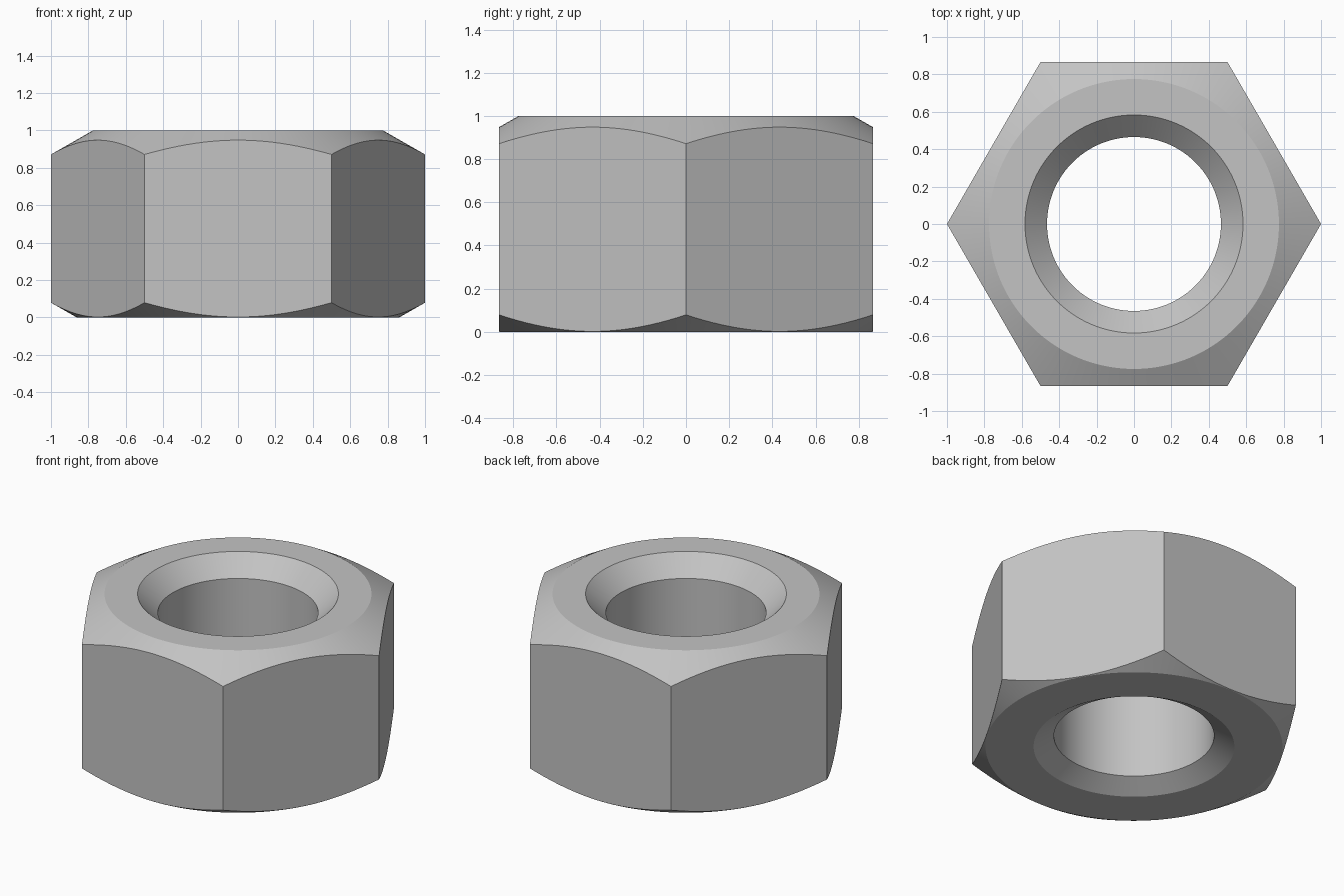
import bpy, bmesh
from math import cos, sin, pi, radians

cube = bpy.data.objects.get("Cube")
if cube:
    bpy.data.objects.remove(cube, do_unlink=True)

SEGMENTS = 144           # divisible by 6, so every hexagon corner gets a vertex
APOTHEM = cos(pi / 6)    # corner radius is 1
HEIGHT = 1.0
SLOPE = 0.572            # about 30 degree corner chamfers
TOP_FLAT, BOTTOM_FLAT = 0.775, 0.862
BORE, RIM = 0.465, 0.583


def hex_radius(a):
    return APOTHEM / cos(a % (pi / 3) - pi / 6)


def section(a):
    """Closed cross-section (radius, height) at angle a."""
    r = hex_radius(a)
    return [
        (BORE, 0.07),
        (BORE, HEIGHT - 0.118),
        (RIM, HEIGHT),
        (TOP_FLAT, HEIGHT),
        (r, HEIGHT - (r - TOP_FLAT) * SLOPE),
        (r, (r - BOTTOM_FLAT) * SLOPE),
        (BOTTOM_FLAT, 0.0),
        (RIM, 0.0),
    ]


# Steel
steel = bpy.data.materials.new("steel grey")
steel.use_nodes = True
colour = (0.55, 0.55, 0.55, 1)
steel.diffuse_color = colour
steel.node_tree.nodes["Principled BSDF"].inputs["Base Color"].default_value = colour

# Nut body: sections swept round the axis and joined
bm = bmesh.new()
rings = []
for i in range(SEGMENTS):
    a = 2 * pi * i / SEGMENTS
    rings.append([bm.verts.new((r * cos(a), r * sin(a), z)) for r, z in section(a)])
for i, ring in enumerate(rings):
    after = rings[(i + 1) % SEGMENTS]
    for j in range(len(ring)):
        k = (j + 1) % len(ring)
        bm.faces.new((ring[j], ring[k], after[k], after[j]))
bmesh.ops.recalc_face_normals(bm, faces=bm.faces)

mesh = bpy.data.meshes.new("hex_nut")
bm.to_mesh(mesh)
bm.free()
mesh.materials.append(steel)
nut = bpy.data.objects.new("hex_nut", mesh)
bpy.context.collection.objects.link(nut)

# Smooth round surfaces, crisp chamfer edges
bpy.ops.object.select_all(action="DESELECT")
nut.select_set(True)
bpy.context.view_layer.objects.active = nut
bpy.ops.object.shade_smooth_by_angle(angle=radians(20))
